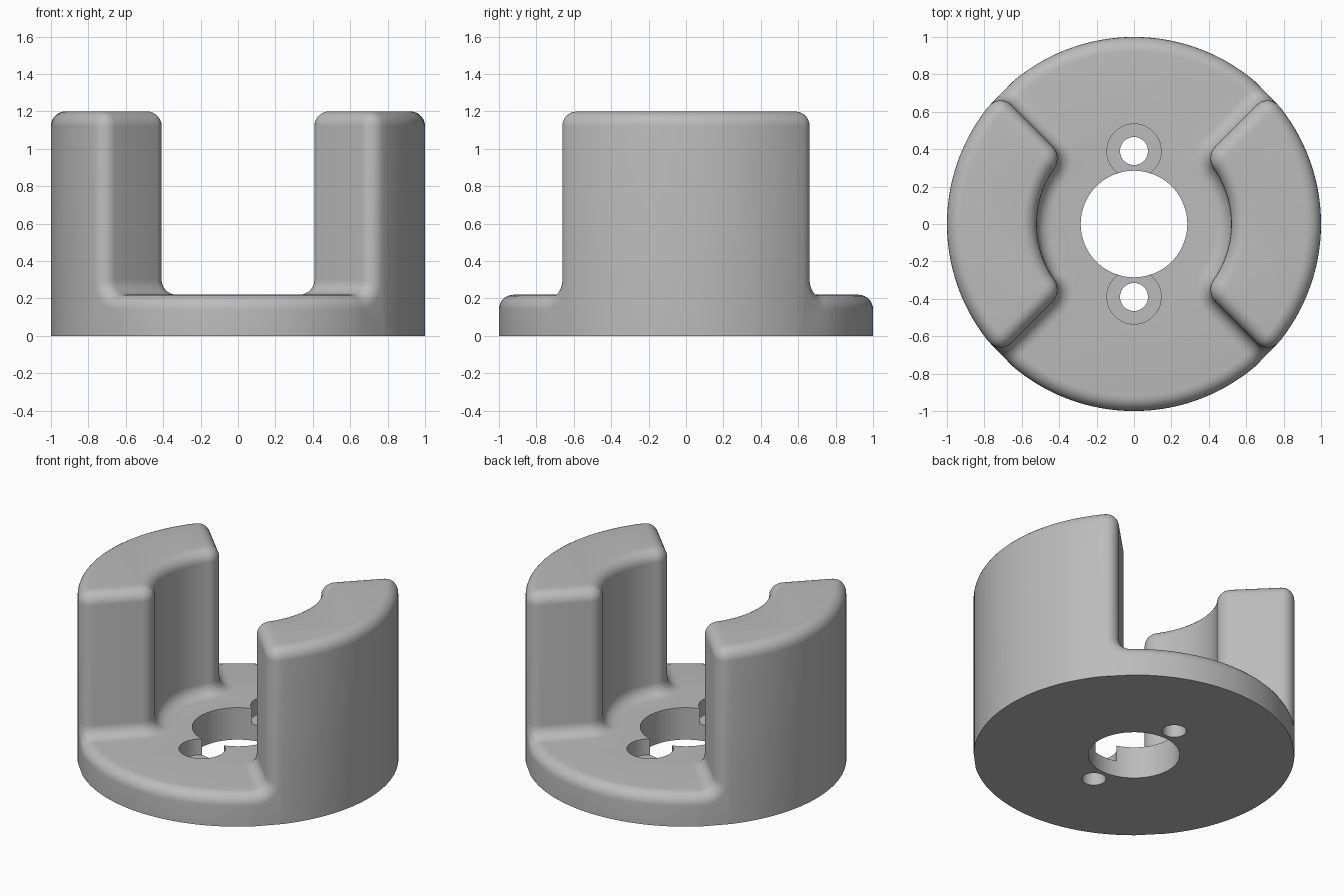
import bpy, bmesh
from math import sin, cos, pi
from mathutils import Vector, Matrix

cube = bpy.data.objects.get("Cube")
if cube:
    bpy.data.objects.remove(cube, do_unlink=True)

FLOOR, TOP, FILLET = 0.22, 1.2, 0.08
INNER_R = 0.52
OUT_A, IN_A = 0.771, 0.758      # half angle of a wall at the rim and inside
HALF = 0.095                    # half width of the flat beside each wall edge


def span(a, b, n):
    return [a + (b - a) * i / n for i in range(n + 1)]


def polar(r, a, z):
    return Vector((r * cos(a), r * sin(a), z))


def corner(a, z):
    return polar(cos(HALF), a, z)


def bevel(bm, edges, width, segments=7):
    bmesh.ops.bevel(bm, geom=edges, offset=width, offset_type='OFFSET',
                    segments=segments, profile=0.5, affect='EDGES',
                    clamp_overlap=False)
    bm.normal_update()


# Sharp-edged body: round plate with two opposite upright walls
bm = bmesh.new()


def face(points):
    bm.faces.new([bm.verts.new(p) for p in points])


def inside(a, z):
    return polar(INNER_R, a, z)


bottom, floor = [], []
for turn in (0, pi):
    wall = [a + turn for a in span(-OUT_A + HALF, OUT_A - HALF, 28)]
    rim = [a + turn for a in span(OUT_A + HALF, pi - OUT_A - HALF, 30)]
    inner = [a + turn for a in [-IN_A] + span(-IN_A + 0.18, IN_A - 0.18, 18) + [IN_A]]
    low, high = turn - OUT_A, turn + OUT_A
    for angles, top in ((wall, TOP), (rim, FLOOR)):
        for a, b in zip(angles, angles[1:]):
            face([polar(1, a, 0), polar(1, b, 0), polar(1, b, top), polar(1, a, top)])
    for a, b in zip(inner, inner[1:]):
        face([inside(b, FLOOR), inside(a, FLOOR), inside(a, TOP), inside(b, TOP)])
    for c, near, i, far in ((high, wall[-1], inner[-1], high + HALF),
                            (low, wall[0], inner[0], low - HALF)):
        face([polar(1, near, 0), polar(1, far, 0), polar(1, far, FLOOR),
              corner(c, FLOOR), corner(c, TOP), polar(1, near, TOP)])
        face([corner(c, FLOOR), inside(i, FLOOR), inside(i, TOP), corner(c, TOP)])
    face([corner(low, TOP)] + [polar(1, a, TOP) for a in wall] + [corner(high, TOP)]
         + [inside(a, TOP) for a in reversed(inner)])
    bottom += [polar(1, a, 0) for a in wall + rim]
    floor += [corner(low, FLOOR)] + [inside(a, FLOOR) for a in inner]
    floor += [corner(high, FLOOR)] + [polar(1, a, FLOOR) for a in rim]
face(bottom)
face(floor)
bmesh.ops.remove_doubles(bm, verts=bm.verts[:], dist=0.0005)
bmesh.ops.recalc_face_normals(bm, faces=bm.faces[:])
bm.normal_update()

# Round the inner upright edges, then the floor fillets, then all outer edges
bevel(bm, [e for e in bm.edges if e.calc_face_angle_signed(0) > 1
           and all(v.co.xy.length < 0.6 for v in e.verts)
           and abs(e.verts[0].co.z - e.verts[1].co.z) > 0.5], FILLET)
bevel(bm, [e for e in bm.edges if e.calc_face_angle_signed(0) < -1], FILLET)
bevel(bm, [e for e in bm.edges if e.calc_face_angle_signed(0) > 1
           and min(v.co.z for v in e.verts) > 0.1], FILLET - 0.002)

mesh = bpy.data.meshes.new("coupling_hub")
bm.to_mesh(mesh)
bm.free()
hub = bpy.data.objects.new("coupling_hub", mesh)
bpy.context.collection.objects.link(hub)


# Centre bore, two counterbores and two screw holes
def drill(name, radius, y, z_low, sides):
    cutter_bm = bmesh.new()
    bmesh.ops.create_cone(cutter_bm, cap_ends=True, segments=sides, radius1=radius,
                          radius2=radius, depth=1,
                          matrix=Matrix.Translation((0, y, z_low + 0.5)))
    data = bpy.data.meshes.new(name)
    cutter_bm.to_mesh(data)
    cutter_bm.free()
    cutter = bpy.data.objects.new(name, data)
    bpy.context.collection.objects.link(cutter)
    cutter.hide_render = True
    cut = hub.modifiers.new(name, 'BOOLEAN')
    cut.operation, cut.solver, cut.object = 'DIFFERENCE', 'EXACT', cutter
    return cutter


cutters = [drill("bore_cutter", 0.285, 0, -0.3, 96)]
for y in (-0.39, 0.39):
    cutters.append(drill("counterbore_cutter", 0.145, y, 0.11, 64))
    cutters.append(drill("screw_hole_cutter", 0.075, y, -0.3, 48))
bpy.context.view_layer.update()
graph = bpy.context.evaluated_depsgraph_get()
result = bpy.data.meshes.new_from_object(hub.evaluated_get(graph))
hub.modifiers.clear()
hub.data = result
for cutter in cutters:
    bpy.data.objects.remove(cutter, do_unlink=True)

# Plain grey finish
grey = bpy.data.materials.new("light_grey")
grey.use_nodes = True
colour = (0.5, 0.5, 0.5, 1)
grey.diffuse_color = colour
grey.node_tree.nodes["Principled BSDF"].inputs["Base Color"].default_value = colour
hub.data.materials.clear()
hub.data.materials.append(grey)

bpy.ops.object.select_all(action='DESELECT')
hub.select_set(True)
bpy.context.view_layer.objects.active = hub
bpy.ops.object.shade_smooth_by_angle(angle=0.6)
